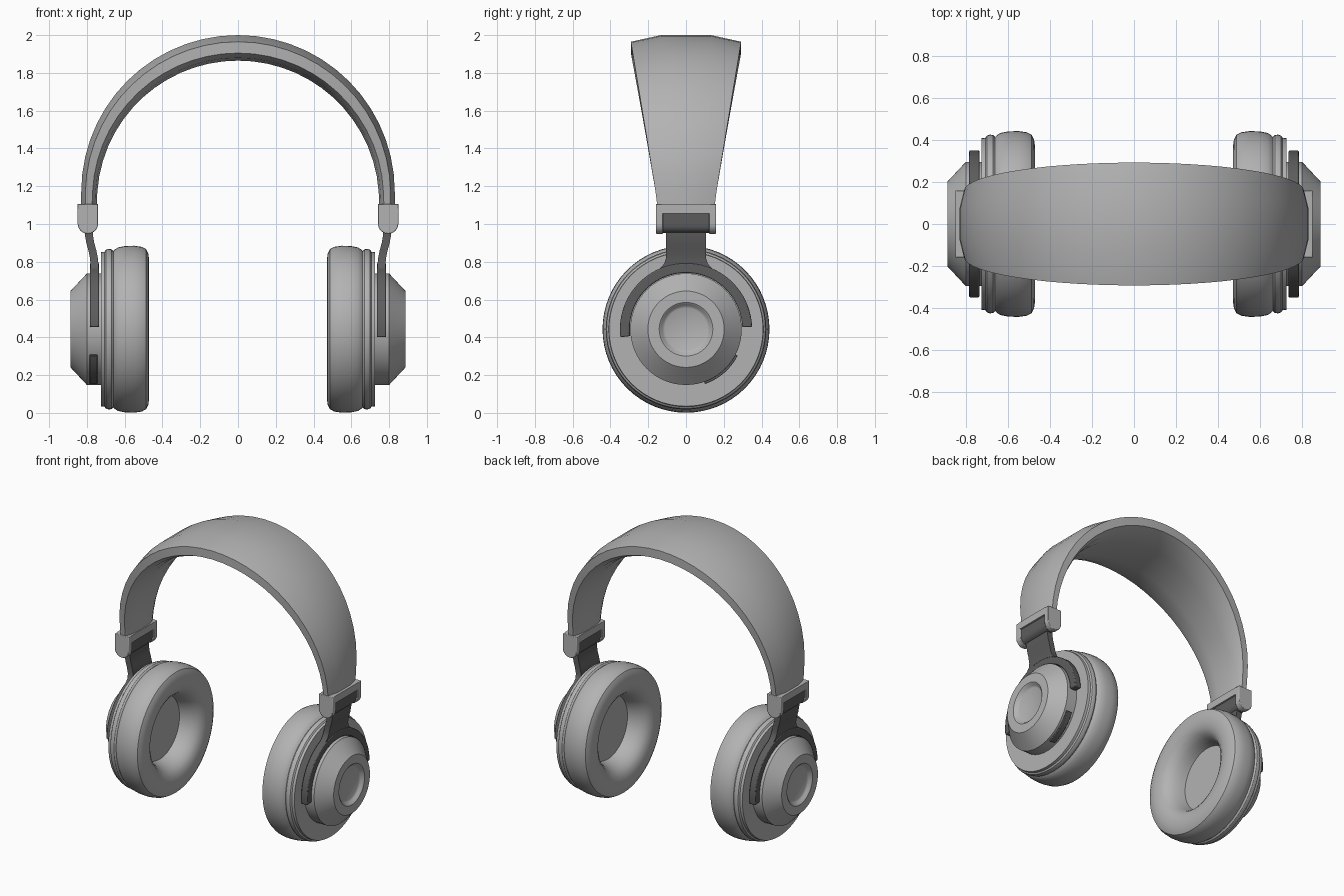
import bpy, bmesh, math

cube = bpy.data.objects.get("Cube")
if cube:
    bpy.data.objects.remove(cube, do_unlink=True)


def material(name, value):
    m = bpy.data.materials.new(name)
    m.use_nodes = True
    color = (value, value, value, 1)
    m.diffuse_color = color
    m.node_tree.nodes["Principled BSDF"].inputs["Base Color"].default_value = color
    return m


LIGHT = material("light grey", 0.45)
DARK = material("dark grey", 0.11)
CUP_Z = 0.443


def loft(name, rings, mat, both=True, closed=False, angle=35, bevel=0):
    """Skin a list of point rings; optionally repeat it turned half round z."""
    bm = bmesh.new()
    rows = [[bm.verts.new(p) for p in ring] for ring in rings]
    n = len(rows[0])
    pairs = list(zip(rows, rows[1:]))
    if closed:
        pairs.append((rows[-1], rows[0]))
    else:
        bm.faces.new(rows[0])
        bm.faces.new(rows[-1])
    for a, b in pairs:
        for i in range(n):
            j = (i + 1) % n
            bm.faces.new((a[i], a[j], b[j], b[i]))
    bmesh.ops.recalc_face_normals(bm, faces=bm.faces)
    mesh = bpy.data.meshes.new(name)
    bm.to_mesh(mesh)
    bm.free()
    mesh.materials.append(mat)
    for side in (("left", "right") if both else ("",)):
        ob = bpy.data.objects.new((side + "_" + name).strip("_"), mesh)
        bpy.context.collection.objects.link(ob)
        if side == "right":
            ob.rotation_euler.z = math.pi
        if bevel:
            mod = ob.modifiers.new("soft edges", "BEVEL")
            mod.width, mod.segments = bevel, 2
        bpy.ops.object.select_all(action="DESELECT")
        ob.select_set(True)
        bpy.context.view_layer.objects.active = ob
        bpy.ops.object.shade_smooth_by_angle(angle=math.radians(angle))


def polar(x, r, a):
    return (x, r * math.cos(a), CUP_Z + r * math.sin(a))


def lathe(name, profile, mat, steps=64):
    """Turn an (x, radius) profile about the ear cup axis."""
    angles = [2 * math.pi * i / steps for i in range(steps)]
    loft(name, [[polar(x, r, a) for a in angles] for x, r in profile], mat, angle=32)


def arc_bar(name, x0, x1, r0, r1, start, end, mat, steps, bevel):
    """Rectangular bar bent round the ear cup axis, angles in degrees."""
    rings = []
    for i in range(steps + 1):
        a = math.radians(start + (end - start) * i / steps)
        rings.append([polar(x, r, a) for x, r in
                      ((x0, r0), (x1, r0), (x1, r1), (x0, r1))])
    loft(name, rings, mat, bevel=bevel)


def slab(name, outline, y0, y1, mat, bevel=0.004):
    """Extrude an (x, z) outline along y."""
    loft(name, [[(x, y, z) for x, z in outline] for y in (y0, y1)], mat, bevel=bevel)


def round_bottom(cx, half, top, bottom, steps=12):
    """Upright outline ending in a half circle."""
    pts = [(cx + half, top), (cx - half, top)]
    for i in range(steps + 1):
        a = math.pi + math.pi * i / steps
        pts.append((cx + half * math.cos(a), bottom + half + half * math.sin(a)))
    return pts


# Headband: crowned cross-section, narrowing and thinning towards its ends
section = [(-1, -0.035), (-0.45, 0), (0.45, 0), (1, -0.035),
           (1, -0.095), (0.8, -0.12), (0.4, -0.135),
           (-0.4, -0.135), (-0.8, -0.12), (-1, -0.095)]
radius, centre_z, steps = 0.83, 1.17, 28
path = [(radius, 1.08, 0)]
path += [(radius * math.cos(a), centre_z + radius * math.sin(a), a)
         for a in (math.pi * i / steps for i in range(steps + 1))]
path.append((-radius, 1.08, math.pi))
rings = []
for x, z, a in path:
    t = max(0, (z - 1.1) / 0.9)
    width = 0.15 + 0.142 * t
    depth = 0.6 + 0.4 * t
    rings.append([(x + d * depth * math.cos(a), w * width, z + d * depth * math.sin(a))
                  for w, d in section])
loft("headband", rings, LIGHT, both=False)

# Ear cushion with its recess, groove and back rim
lathe("ear_cushion", [
    (0.61, 0.001), (0.61, 0.22), (0.575, 0.228), (0.535, 0.242), (0.50, 0.265),
    (0.48, 0.295), (0.471, 0.33), (0.47, 0.365), (0.475, 0.40), (0.487, 0.424),
    (0.51, 0.436), (0.55, 0.442), (0.60, 0.44), (0.635, 0.433), (0.652, 0.422),
    (0.66, 0.414), (0.67, 0.423), (0.685, 0.425), (0.70, 0.42), (0.707, 0.41),
    (0.725, 0.408), (0.725, 0.28)], LIGHT)

# Outer housing with dished centre
lathe("cup_housing", [
    (0.70, 0.295), (0.80, 0.295), (0.887, 0.202), (0.887, 0.142), (0.88, 0.132),
    (0.868, 0.124), (0.862, 0.112), (0.862, 0.001)], LIGHT)

# Small control tab on the lower rim of the housing
arc_bar("control_tab", 0.745, 0.785, 0.28, 0.307, -71, -27, DARK, 10, 0.003)

# Yoke fork around the housing
arc_bar("yoke_fork", 0.735, 0.784, 0.298, 0.35, 2, 187, DARK, 40, 0.006)

# Yoke stem: flares into the fork and leans outward to the clip
stem = [(0.759, 0.742, 0.16), (0.759, 0.768, 0.135), (0.760, 0.79, 0.115),
        (0.763, 0.82, 0.106), (0.771, 0.86, 0.105), (0.782, 0.90, 0.105),
        (0.789, 0.94, 0.105), (0.792, 1.0, 0.105)]
loft("yoke_stem", [[(x - 0.021, -w, z), (x + 0.021, -w, z),
                    (x + 0.021, w, z), (x - 0.021, w, z)] for x, z, w in stem], DARK)

# Clip joining band and stem: two cheeks, a top block and a dark hinge bar
cheek = round_bottom(0.795, 0.054, 1.106, 0.948)
slab("clip_front_cheek", cheek, -0.16, -0.121, LIGHT)
slab("clip_back_cheek", cheek, 0.121, 0.16, LIGHT)
slab("clip_top", [(0.741, 1.056), (0.849, 1.056), (0.849, 1.106), (0.741, 1.106)],
     -0.13, 0.13, LIGHT, 0)
slab("hinge_bar", round_bottom(0.795, 0.042, 1.06, 0.952), -0.123, 0.123, DARK, 0)
